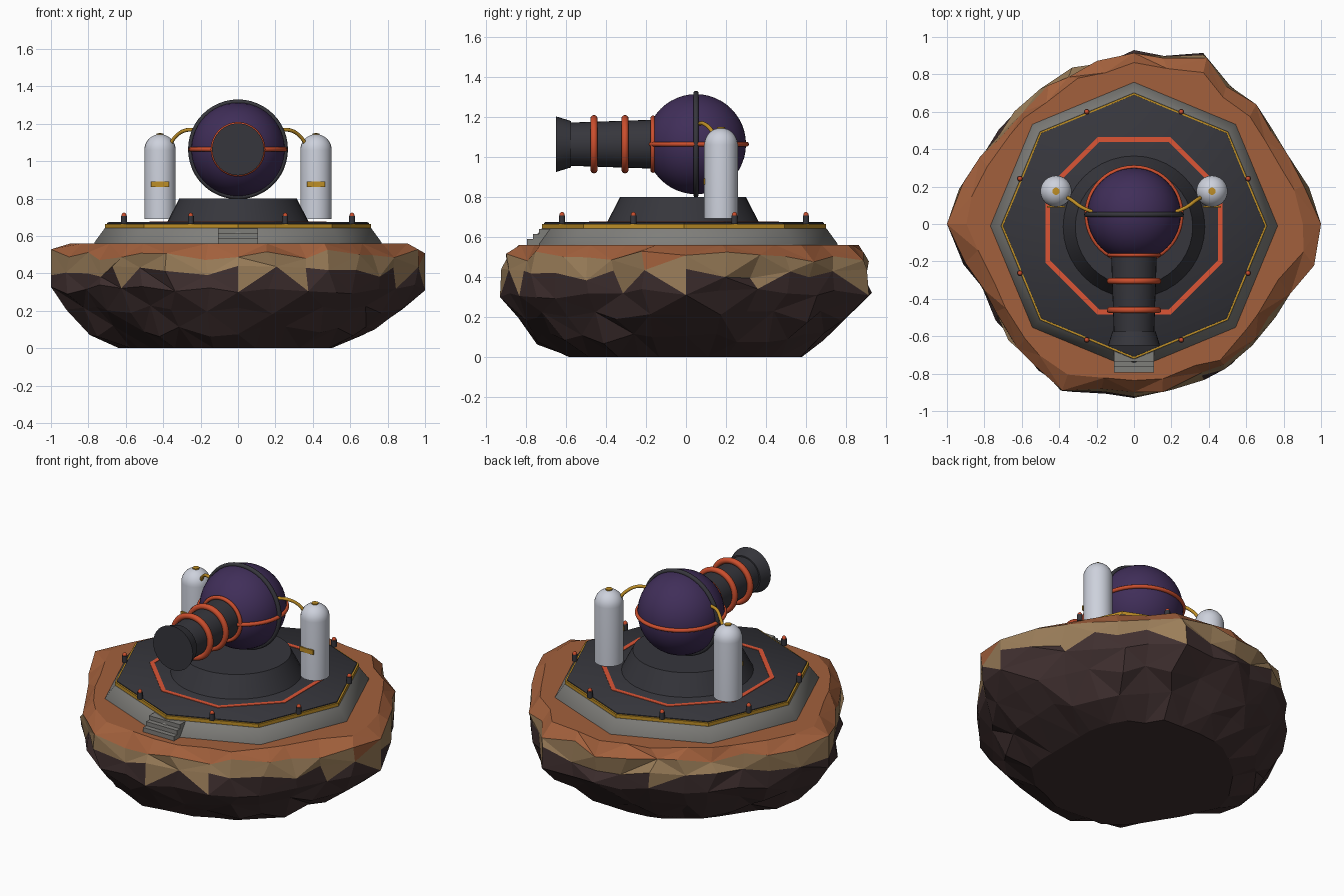
import bpy, bmesh, math, random
from mathutils import Vector

random.seed(4)
if "Cube" in bpy.data.objects:
    bpy.data.objects.remove(bpy.data.objects["Cube"], do_unlink=True)


def material(name, code):
    srgb = [int(code[i:i + 2], 16) / 255 for i in (0, 2, 4)]
    col = [c / 12.92 if c < 0.04 else ((c + 0.055) / 1.055) ** 2.4 for c in srgb] + [1]
    m = bpy.data.materials.new(name)
    m.use_nodes = True
    m.diffuse_color = col
    m.node_tree.nodes["Principled BSDF"].inputs["Base Color"].default_value = col
    return m


PURPLE = material("deep purple", "402E59")
DARK = material("charcoal", "36363C")
COIL = material("coil red orange", "CB4E2D")
LINE = material("deck orange", "DC5535")
GREY = material("concrete grey", "7F7E7A")
GOLD = material("gold", "BE8E26")
WHITE = material("tank white", "CDD1DC")
RUST = material("rust rock", "A2603C")
TAN = material("tan rock", "9A7D59")
BROWN = material("dark brown rock", "3F2F2F")


def finish(bm, name, mats, loc=(0, 0, 0), rot=(0, 0, 0), smooth=True):
    bmesh.ops.recalc_face_normals(bm, faces=bm.faces)
    me = bpy.data.meshes.new(name)
    bm.to_mesh(me)
    bm.free()
    for m in mats:
        me.materials.append(m)
    ob = bpy.data.objects.new(name, me)
    bpy.context.collection.objects.link(ob)
    ob.location, ob.rotation_euler = loc, rot
    if smooth:
        smooth_shade(ob)


def smooth_shade(ob):
    bpy.ops.object.select_all(action="DESELECT")
    ob.select_set(True)
    bpy.context.view_layer.objects.active = ob
    bpy.ops.object.shade_smooth_by_angle(angle=math.radians(40))


def lathe(name, profile, segs, mat, loc=(0, 0, 0), rot=(0, 0, 0), closed=False):
    """Turn a (radius, height) profile about the local z axis."""
    bm = bmesh.new()
    rings = [[bm.verts.new((r * math.cos(a), r * math.sin(a), z))
              for a in (math.tau * i / segs for i in range(segs))] for r, z in profile]
    pairs = list(zip(rings, rings[1:]))
    if closed:
        pairs.append((rings[-1], rings[0]))
    for lo, hi in pairs:
        for i in range(segs):
            j = (i + 1) % segs
            bm.faces.new((lo[i], lo[j], hi[j], hi[i]))
    bmesh.ops.remove_doubles(bm, verts=bm.verts, dist=1e-5)
    finish(bm, name, [mat], loc, rot)


def torus(name, major, minor, mat, loc, rot=(0, 0, 0)):
    bpy.ops.mesh.primitive_torus_add(major_radius=major, minor_radius=minor, major_segments=48,
                                     minor_segments=10, location=loc, rotation=rot)
    ob = bpy.context.object
    ob.name = name
    ob.data.materials.append(mat)
    smooth_shade(ob)


def box(name, lo, hi, mat):
    bm = bmesh.new()
    bmesh.ops.create_cube(bm, size=1)
    for v in bm.verts:
        v.co = Vector([l + (h - l) * (c + 0.5) for l, h, c in zip(lo, hi, v.co)])
    finish(bm, name, [mat], smooth=False)


# Faceted rock island: outline radii (percent) scaled through a stack of rings,
# each ring limited to its own x and y extent
OUTLINE = [100, 96, 91, 90, 92, 90, 99, 94, 93, 90, 90, 89, 88, 88, 91, 96,
           100, 94, 89, 90, 92, 94, 98, 93, 93, 92, 91, 93, 91, 91, 92, 100]
FULL = (-1, 1, -.93, .93)
LAYERS = [(0, .64, (-.64, .5, -.6, .58)), (.09, .81, (-.84, .73, -.81, .69)),
          (.2, .91, (-.93, .88, -.89, .78)), (.31, .99, FULL), (.41, .985, FULL),
          (.5, .98, FULL), (.56, .915, FULL)]
bm = bmesh.new()
rings = []
for k, (z, f, (x0, x1, y0, y1)) in enumerate(LAYERS):
    ring = []
    for i, pct in enumerate(OUTLINE):
        inner = 0 < k < len(LAYERS) - 1
        corner = i % 8 == 0
        tip = corner and k == 3 or i % 16 == 0 and k in (4, 5)
        r = pct / 100 * (1 if tip else f * (1 + random.uniform(-.025, .015)))
        a = math.tau * (i + (0 if corner else random.uniform(-.2, .2))) / len(OUTLINE)
        h = z + (random.uniform(-.03, .03) if inner else 0)
        x, y = r * math.cos(a), r * math.sin(a)
        ring.append(bm.verts.new((max(x0, min(x1, x)), max(y0, min(y1, y)), h)))
    rings.append(ring)
for k, (lo, hi) in enumerate(zip(rings, rings[1:])):
    for i in range(len(lo)):
        j = (i + 1) % len(lo)
        if (i + k) % 2:
            tris = (lo[i], lo[j], hi[j]), (lo[i], hi[j], hi[i])
        else:
            tris = (lo[i], lo[j], hi[i]), (lo[j], hi[j], hi[i])
        for t in tris:
            bm.faces.new(t)
bm.faces.new(rings[0][::-1])
bm.faces.new(rings[-1])
for f in bm.faces:
    z = f.calc_center_median().z
    f.material_index = 0 if z < .385 else 1 if z < .485 else 2
finish(bm, "rock_island", [BROWN, TAN, RUST], smooth=False)

# Octagonal platform, trim and deck
BASE = (0, -.01, 0)
lathe("platform_base", [(0, .55), (.768, .55), (.768, .565), (.712, .642), (0, .642)], 8, GREY, BASE)
lathe("platform_trim", [(0, .64), (.711, .64), (.711, .663), (0, .663)], 8, GOLD, BASE)
lathe("deck", [(0, .65), (.7, .65), (.7, .668), (.692, .674), (0, .674)], 8, DARK, BASE)
lathe("deck_line", [(.485, .66), (.485, .677), (.513, .677), (.513, .66)], 8, LINE,
      BASE, (0, 0, math.pi / 8), closed=True)

# Front steps
for i in range(3):
    box("step_%d" % (i + 1), (-.108, -.795 + .03 * i, .55), (.108, -.66, .588 + .026 * i), GREY)

# Marker lights around the deck
for i in range(8):
    a = math.tau * (i + .5) / 8
    p = (.66 * math.cos(a), .66 * math.sin(a) - .01, .665)
    lathe("light_post", [(0, 0), (.016, 0), (.016, .042), (0, .042)], 10, DARK, p)
    lathe("light_cap", [(.013, .042), (.013, .049), (.008, .057), (0, .06)], 10, COIL, p)

# Turret pedestal, ball and hoops
C = (0, .05, 1.063)
UP = (math.pi / 2, 0, 0)
lathe("pedestal", [(0, .66), (.386, .66), (.314, .8), (0, .8)], 40, DARK, (0, -.015, 0))
bpy.ops.mesh.primitive_uv_sphere_add(segments=48, ring_count=24, radius=.25, location=C)
ball = bpy.context.object
ball.name = "turret_ball"
ball.data.materials.append(PURPLE)
smooth_shade(ball)
torus("vertical_hoop", .253, .014, DARK, C, UP)
torus("horizontal_hoop", .253, .012, COIL, C)

# Barrel along the front axis, with coils
lathe("barrel", [(0, .05), (.125, .05), (.122, .17), (.108, .58), (0, .58)], 32, DARK,
      (0, 0, C[2]), UP)
lathe("muzzle", [(0, .575), (.116, .575), (.139, .65), (0, .65)], 32, DARK, (0, 0, C[2]), UP)
for y, major, minor in ((-.46, .128, .018), (-.305, .128, .018), (-.165, .132, .012)):
    torus("barrel_coil", major, minor, COIL, (0, y, C[2]), UP)

# Side tanks with caps, label plates and feed pipes
dome = [(.084 * math.cos(t), 1.06 + .084 * math.sin(t))
        for t in (math.pi / 2 * i / 8 for i in range(9))]
for side, s in (("left", 1), ("right", -1)):
    p = (s * .417, .175, 0)
    lathe(side + "_tank", [(0, .692), (.084, .692)] + dome, 24, WHITE, p)
    lathe(side + "_tank_cap", [(.02, 1.13), (.02, 1.148), (0, 1.15)], 12, GOLD, p)
    box(side + "_tank_label", (p[0] - .047, .087, .862), (p[0] + .047, .096, .891), GOLD)
    cu = bpy.data.curves.new(side + "_feed_pipe", "CURVE")
    cu.dimensions = "3D"
    cu.bevel_depth = .01
    cu.bevel_resolution = 2
    sp = cu.splines.new("BEZIER")
    path = [(.37, .15, 1.08), (.33, .125, 1.135), (.28, .09, 1.165), (.21, .06, 1.165)]
    sp.bezier_points.add(len(path) - 1)
    for bp, (x, y, z) in zip(sp.bezier_points, path):
        bp.co = (s * x, y, z)
        bp.handle_left_type = bp.handle_right_type = "AUTO"
    cu.materials.append(GOLD)
    bpy.context.collection.objects.link(bpy.data.objects.new(side + "_feed_pipe", cu))
